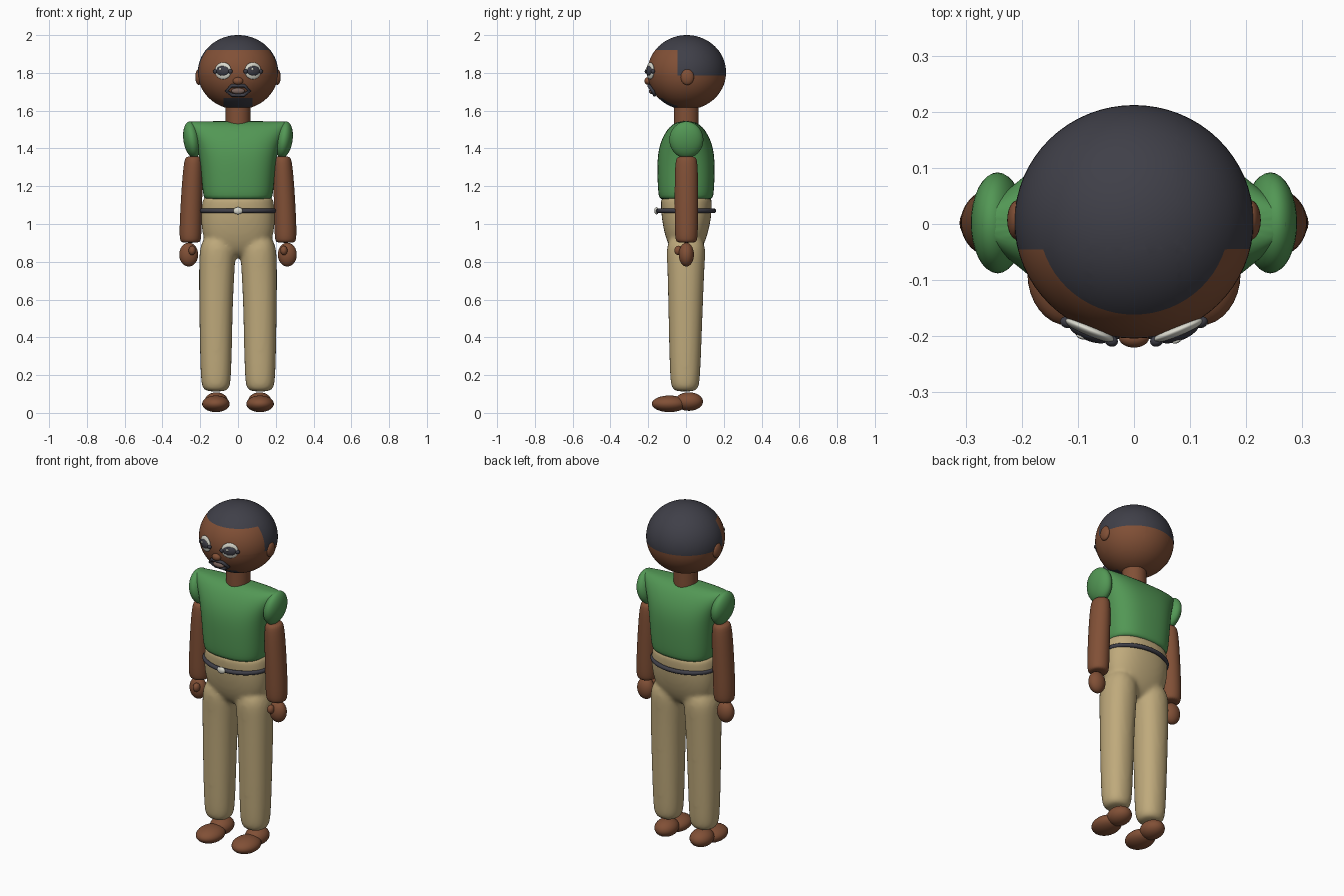
import bpy, bmesh, math
from mathutils import Matrix, Vector

cube = bpy.data.objects.get("Cube")
if cube:
    bpy.data.objects.remove(cube, do_unlink=True)


def material(name, rgb):
    m = bpy.data.materials.new(name)
    m.use_nodes = True
    m.diffuse_color = (*rgb, 1)
    m.node_tree.nodes["Principled BSDF"].inputs["Base Color"].default_value = (*rgb, 1)
    return m


SKIN = material("brown skin", (0.22, 0.08, 0.037))
HAIR = material("charcoal", (0.05, 0.05, 0.065))
GREEN = material("green cloth", (0.085, 0.31, 0.09))
TAN = material("tan cloth", (0.52, 0.4, 0.2))
WHITE = material("off white", (0.7, 0.7, 0.62))
LIP = material("dusky lip", (0.2, 0.13, 0.11))


def finish(name, bm, *mats):
    bmesh.ops.recalc_face_normals(bm, faces=bm.faces)
    for f in bm.faces:
        f.smooth = True
    me = bpy.data.meshes.new(name)
    bm.to_mesh(me)
    bm.free()
    for m in mats:
        me.materials.append(m)
    ob = bpy.data.objects.new(name, me)
    bpy.context.scene.collection.objects.link(ob)
    return ob


def ball(name, mat, loc, radii, yaw=0, roll=0):
    bm = bmesh.new()
    mx = (Matrix.Translation(loc) @ Matrix.Rotation(yaw, 4, 'Z')
          @ Matrix.Rotation(roll, 4, 'Y') @ Matrix.Diagonal((*radii, 1)))
    bmesh.ops.create_uvsphere(bm, u_segments=32, v_segments=18, radius=1, matrix=mx)
    return finish(name, bm, mat)


def loft(bm, rings, n=2, side=1, seg=24):
    """Skin rings of (z, centre x, centre y, radius x, radius y)."""
    def power(v):
        return math.copysign(abs(v) ** (2 / n), v)
    loops = []
    for z, cx, cy, rx, ry in rings:
        angles = [math.tau * i / seg for i in range(seg)]
        loops.append([bm.verts.new((side * cx + rx * power(math.cos(a)),
                                    cy + ry * power(math.sin(a)), z)) for a in angles])
    for a, b in zip(loops, loops[1:]):
        for i in range(seg):
            j = (i + 1) % seg
            bm.faces.new((a[i], a[j], b[j], b[i]))
    bm.faces.new(loops[0])
    bm.faces.new(loops[-1])


def subdivide(ob):
    ob.modifiers.new("subdivide", 'SUBSURF').levels = 2
    ob.modifiers["subdivide"].render_levels = 2


def tube(name, mat, points, radius):
    cu = bpy.data.curves.new(name, 'CURVE')
    cu.dimensions = '3D'
    cu.bevel_depth = radius
    cu.bevel_resolution = 4
    sp = cu.splines.new('POLY')
    sp.points.add(len(points) - 1)
    for p, co in zip(sp.points, points):
        p.co = (*co, 1)
    sp.use_cyclic_u = True
    sp.use_smooth = True
    cu.materials.append(mat)
    ob = bpy.data.objects.new(name, cu)
    bpy.context.scene.collection.objects.link(ob)


# Head with hairline and beard cut into the surface
HEAD = Vector((0, 0.004, 1.803))
SIZE = Vector((0.213, 0.208, 0.197))
bm = bmesh.new()
bmesh.ops.create_uvsphere(bm, u_segments=64, v_segments=36, radius=1,
                          matrix=Matrix.Translation(HEAD) @ Matrix.Diagonal((*SIZE, 1)))
cuts = [((0, 0, 1.922), (0, 0, 1)), ((0, 0, 1.785), (0, 0, 1)), ((0, -0.045, 0), (0, 1, 0)),
        ((0, 0, 1.668), (0, 0, 1)), ((0.078, 0, 0), (1, 0, 0)), ((-0.078, 0, 0), (1, 0, 0))]
for co, no in cuts:
    bmesh.ops.bisect_plane(bm, geom=bm.verts[:] + bm.edges[:] + bm.faces[:],
                           plane_co=co, plane_no=no)
for f in bm.faces:
    c = f.calc_center_median()
    hair = c.z > 1.922 or (c.z > 1.785 and c.y > -0.045)
    beard = c.z < 1.668 and abs(c.x) < 0.078 and c.y < -0.045
    f.material_index = int(hair or beard)
finish("head", bm, SKIN, HAIR)


def face_point(x, z, out=0.0):
    y = math.sqrt(1 - (x / SIZE.x) ** 2 - ((z - HEAD.z) / SIZE.z) ** 2)
    return Vector((x, HEAD.y - SIZE.y * y - out, z))


# Nose, lips and moustache
ball("nose", SKIN, face_point(0, 1.757, 0.004), (0.027, 0.018, 0.02))
ball("lips", LIP, face_point(0, 1.704, 0.006), (0.036, 0.014, 0.016))
half = [(0.03, 1.682), (0.06, 1.704), (0.034, 1.732)]
outline = half + [(-x, z) for x, z in reversed(half)]
tube("moustache", HAIR, [face_point(x, z, 0.009) for x, z in outline], 0.009)

# Neck
bm = bmesh.new()
loft(bm, [(z, 0, 0.002, 0.066, 0.066) for z in (1.5, 1.52, 1.63, 1.65)])
subdivide(finish("neck", bm, SKIN))

# Shirt body
bm = bmesh.new()
loft(bm, [(1.128, 0, 0, 0.17, 0.132), (1.137, 0, 0, 0.186, 0.147), (1.25, 0, 0, 0.194, 0.153),
          (1.36, 0, 0, 0.206, 0.153), (1.44, 0, 0, 0.228, 0.135), (1.505, 0, 0, 0.262, 0.098),
          (1.535, 0, 0, 0.277, 0.062), (1.545, 0, 0, 0.272, 0.025)], n=2.6)
subdivide(finish("shirt", bm, GREEN))

# Trousers: hips and legs fused into one skin
bm = bmesh.new()
loft(bm, [(0.82, 0, 0, 0.09, 0.05), (0.89, 0, 0, 0.18, 0.1), (1.0, 0, 0.002, 0.198, 0.128),
          (1.07, 0, 0.002, 0.197, 0.135), (1.135, 0, 0.002, 0.188, 0.137),
          (1.15, 0, 0.002, 0.18, 0.13)], n=2.3)
for side in (1, -1):
    loft(bm, [(0.112, 0.117, -0.005, 0.05, 0.05), (0.13, 0.117, -0.005, 0.075, 0.074),
              (0.2, 0.117, -0.005, 0.083, 0.082), (0.6, 0.117, -0.002, 0.09, 0.093),
              (0.8, 0.111, 0, 0.097, 0.1), (0.95, 0.104, 0, 0.096, 0.11)], n=2.2, side=side)
trousers = finish("trousers", bm, TAN)
subdivide(trousers)
fuse = trousers.modifiers.new("fuse", 'REMESH')
fuse.mode = 'VOXEL'
fuse.voxel_size = 0.011
fuse.use_smooth_shade = True
relax = trousers.modifiers.new("relax", 'SMOOTH')
relax.factor = 0.5
relax.iterations = 10

# Belt and buckle
tube("belt", HAIR, [(0.192 * math.cos(math.tau * i / 64), 0.148 * math.sin(math.tau * i / 64), 1.07)
                    for i in range(64)], 0.012)
ball("buckle", WHITE, (0, -0.156, 1.07), (0.025, 0.012, 0.019))

# Paired parts
for side, label in ((1, "left"), (-1, "right")):
    ball(label + "_ear", SKIN, (side * 0.208, 0.007, 1.778), (0.018, 0.035, 0.042))

    eye = face_point(side * 0.079, 1.811)
    yaw = math.atan2(eye.x, -eye.y)
    turn = Matrix.Rotation(yaw, 3, 'Z')
    ball(label + "_eye_white", WHITE, eye, (0.047, 0.012, 0.045), yaw)
    ball(label + "_iris", HAIR, eye + turn @ Vector((0, -0.005, 0)), (0.037, 0.014, 0.027), yaw)
    for end in (1, -1):
        ball(label + "_eye_corner", HAIR, eye + turn @ Vector((end * 0.043, -0.003, -0.003)),
             (0.012, 0.01, 0.012), yaw)
    ball(label + "_eye_glint", WHITE, eye + turn @ Vector((-0.01, -0.017, 0.009)),
         (0.008, 0.004, 0.006), yaw)

    ball(label + "_sleeve", GREEN, (side * 0.243, 0.002, 1.446), (0.046, 0.09, 0.098),
         roll=side * 0.15)

    bm = bmesh.new()
    loft(bm, [(0.9, 0.252, 0.002, 0.045, 0.045), (0.912, 0.252, 0.002, 0.058, 0.06),
              (1.0, 0.251, 0.002, 0.059, 0.062), (1.2, 0.243, 0.002, 0.056, 0.063),
              (1.34, 0.236, 0.002, 0.05, 0.06), (1.36, 0.235, 0.002, 0.038, 0.045)], side=side)
    subdivide(finish(label + "_arm", bm, SKIN))

    ball(label + "_hand", SKIN, (side * 0.261, 0.002, 0.838), (0.05, 0.04, 0.063))
    ball(label + "_thumb", SKIN, (side * 0.243, -0.04, 0.86), (0.019, 0.022, 0.025))

    ball(label + "_heel", SKIN, (side * 0.115, 0.015, 0.06), (0.062, 0.075, 0.049))
    ball(label + "_toe", SKIN, (side * 0.117, -0.088, 0.048), (0.073, 0.093, 0.044))
